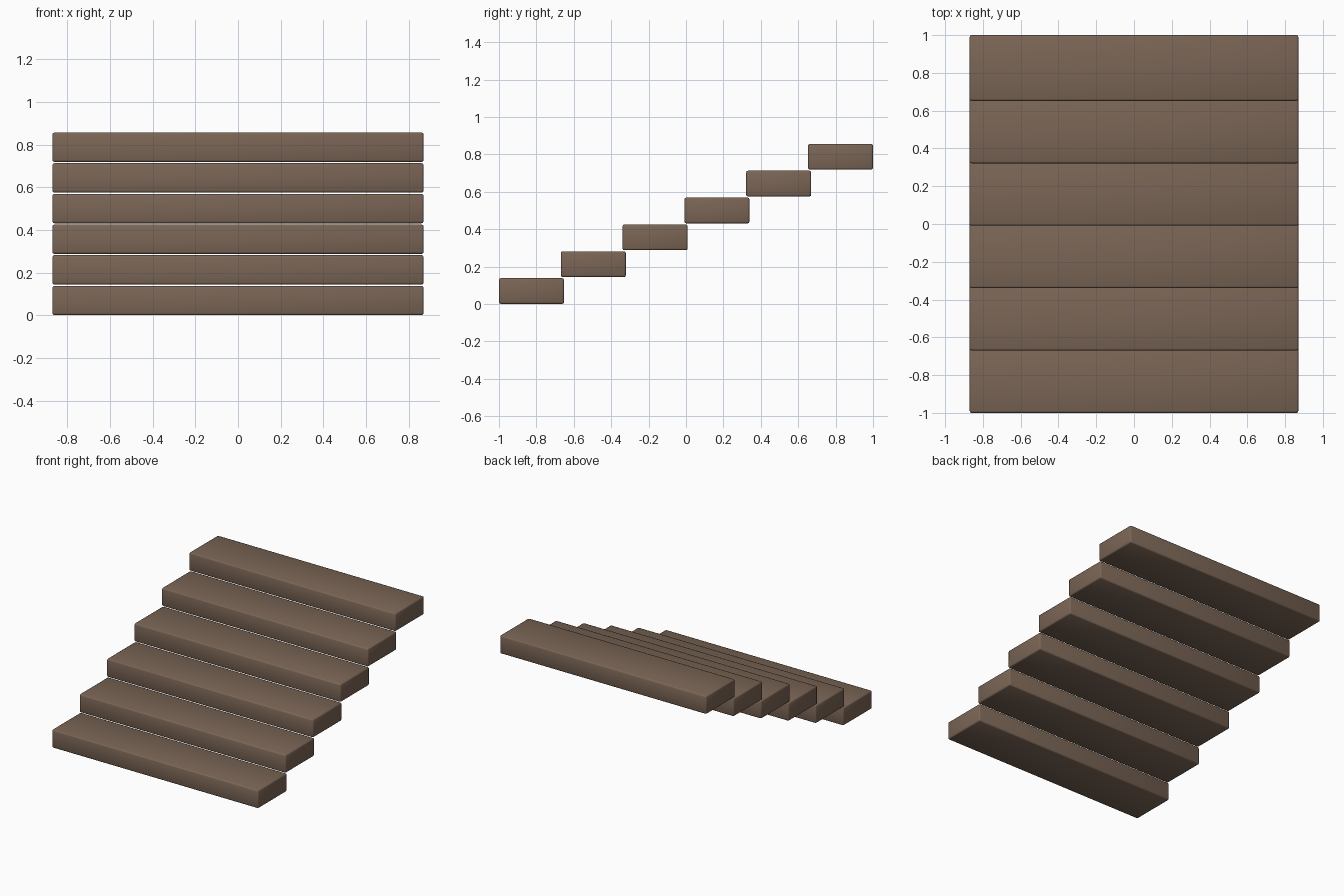
import bpy
import bmesh
from mathutils import Matrix, Vector

cube = bpy.data.objects.get("Cube")
if cube:
    bpy.data.objects.remove(cube, do_unlink=True)

STEPS = 6
SIZE = Vector((1.74, 0.348, 0.138))
TOTAL_HEIGHT = 0.856
BEVEL = 0.01

# Brown wood
wood = bpy.data.materials.new("brown_wood")
wood.use_nodes = True
color = (0.195, 0.13, 0.091, 1.0)
wood.diffuse_color = color
bsdf = wood.node_tree.nodes["Principled BSDF"]
bsdf.inputs["Base Color"].default_value = color
bsdf.inputs["Roughness"].default_value = 0.8


def make_tread(name, location):
    """Softly bevelled, smooth shaded slab."""
    mesh = bpy.data.meshes.new(name)
    bm = bmesh.new()
    bmesh.ops.create_cube(bm, size=1, matrix=Matrix.Diagonal(SIZE.to_4d()))
    bmesh.ops.bevel(bm, geom=bm.edges[:], offset=BEVEL, segments=2,
                    profile=0.5, affect='EDGES')
    for face in bm.faces:
        face.smooth = True
    bm.to_mesh(mesh)
    bm.free()
    mesh.materials.append(wood)
    obj = bpy.data.objects.new(name, mesh)
    obj.location = location
    bpy.context.collection.objects.link(obj)


# Treads climbing from front to back
run = (2 - SIZE.y) / (STEPS - 1)
rise = (TOTAL_HEIGHT - SIZE.z) / (STEPS - 1)
for i in range(STEPS):
    make_tread(f"stair_tread_{i + 1}",
               (0, -1 + SIZE.y / 2 + i * run, SIZE.z / 2 + i * rise))
